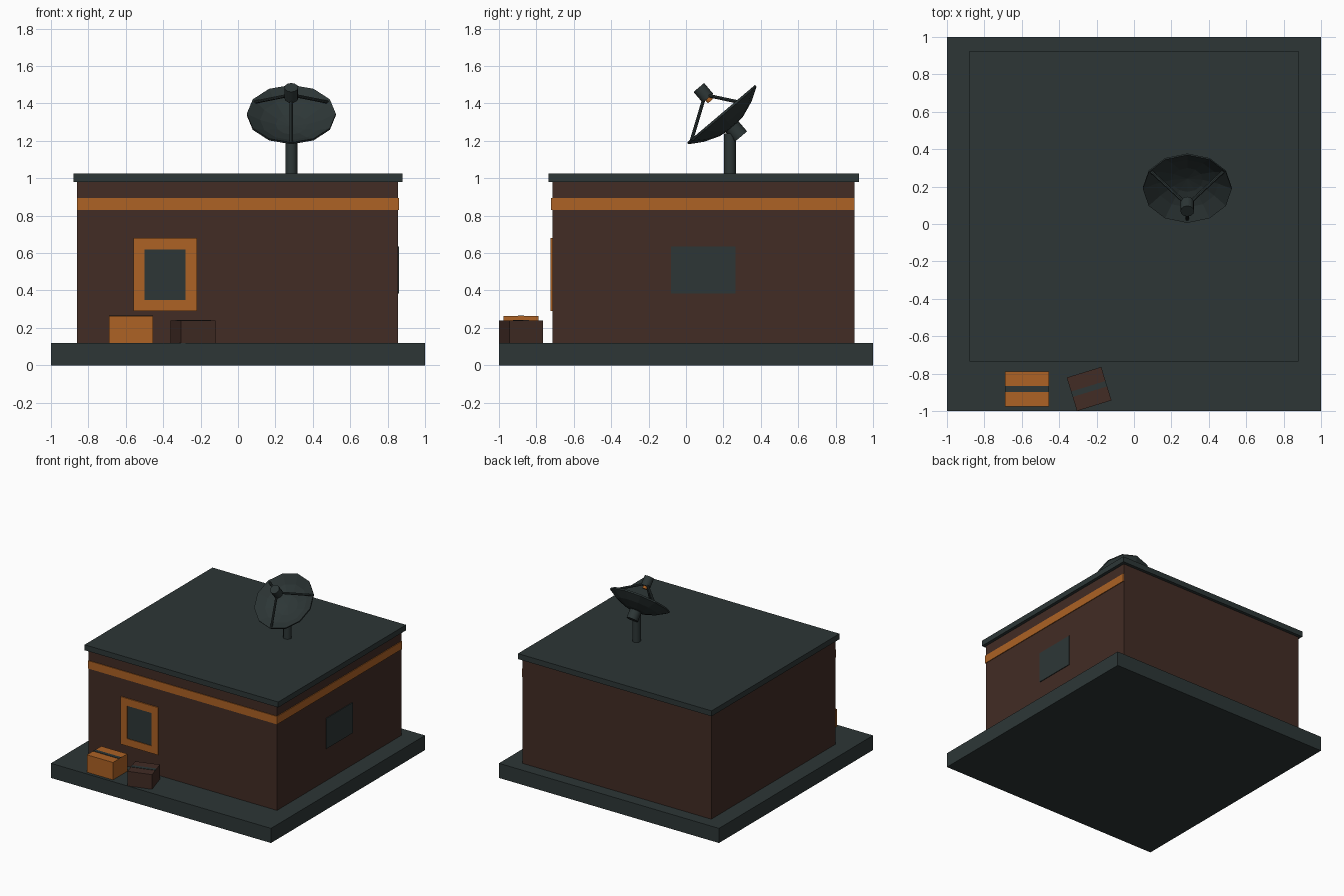
import bpy
import bmesh
from math import radians, pi, cos, sin
from mathutils import Matrix, Vector

old = bpy.data.objects.get("Cube")
if old:
    bpy.data.objects.remove(old, do_unlink=True)


def material(name, rgb):
    m = bpy.data.materials.new(name)
    m.use_nodes = True
    m.diffuse_color = (*rgb, 1)
    m.node_tree.nodes["Principled BSDF"].inputs["Base Color"].default_value = (*rgb, 1)
    return m


SLATE = material("dark slate", (0.026, 0.037, 0.037))
BROWN = material("dark brown", (0.054, 0.025, 0.018))
ORANGE = material("burnt orange", (0.418, 0.122, 0.018))


def finish(name, bm, mat, matrix=Matrix(), smooth=False):
    bmesh.ops.recalc_face_normals(bm, faces=bm.faces)
    mesh = bpy.data.meshes.new(name)
    bm.to_mesh(mesh)
    bm.free()
    mesh.materials.append(mat)
    obj = bpy.data.objects.new(name, mesh)
    bpy.context.collection.objects.link(obj)
    obj.matrix_world = matrix
    if smooth:
        bpy.ops.object.select_all(action='DESELECT')
        obj.select_set(True)
        bpy.context.view_layer.objects.active = obj
        bpy.ops.object.shade_smooth_by_angle(angle=radians(40))
    return obj


def box(name, x, y, z, mat, matrix=Matrix()):
    """Box between the (low, high) pairs on each axis."""
    bm = bmesh.new()
    bmesh.ops.create_cube(bm, size=1)
    for v in bm.verts:
        v.co = [sum(r) / 2 + c * (r[1] - r[0]) for r, c in zip((x, y, z), v.co)]
    return finish(name, bm, mat, matrix)


def rod(name, a, b, radius, mat, matrix=Matrix(), sides=12):
    """Cylinder from point a to point b."""
    a, b = Vector(a), Vector(b)
    bm = bmesh.new()
    turn = (b - a).to_track_quat('Z', 'Y').to_matrix().to_4x4()
    bmesh.ops.create_cone(bm, cap_ends=True, segments=sides, radius1=radius, radius2=radius,
                          depth=(b - a).length, matrix=Matrix.Translation((a + b) / 2) @ turn)
    return finish(name, bm, mat, matrix, smooth=True)


# Ground slab, walls and roof
LEFT, RIGHT, FRONT, BACK = -0.86, 0.855, -0.715, 0.9
box("ground_slab", (-1, 1), (-1, 1), (0, 0.12), SLATE)
box("walls", (LEFT, RIGHT), (FRONT, BACK), (0.12, 0.98), BROWN)
box("roof", (-0.88, 0.88), (-0.735, 0.925), (0.98, 1.025), SLATE)

# Painted band on two walls
T = 0.006
box("front_band", (LEFT, RIGHT + T), (FRONT - T, FRONT), (0.83, 0.895), ORANGE)
box("side_band", (RIGHT, RIGHT + T), (FRONT, BACK), (0.83, 0.895), ORANGE)

# Front window with frame, and plain side window
x0, x1, z0, z1, w = -0.56, -0.22, 0.29, 0.68, 0.06
depth = (FRONT - 0.009, FRONT)
for side, x in (("right", (x0, x0 + w)), ("left", (x1 - w, x1))):
    box("window_frame_" + side, x, depth, (z0, z1), ORANGE)
for side, z in (("bottom", (z0, z0 + w)), ("top", (z1 - w, z1))):
    box("window_frame_" + side, (x0 + w, x1 - w), depth, z, ORANGE)
box("front_window", (x0 + w, x1 - w), (FRONT - 0.004, FRONT), (z0 + w, z1 - w), SLATE)
box("side_window", (RIGHT, RIGHT + T), (-0.08, 0.265), (0.385, 0.635), SLATE)


# Crates with a strip across the lid
def crate(name, centre, size, angle, mat):
    m = Matrix.Translation(centre) @ Matrix.Rotation(radians(angle), 4, 'Z')
    hx, hy, h = size[0] / 2, size[1] / 2, size[2]
    box(name, (-hx, hx), (-hy, hy), (0, h), mat, m)
    box(name + "_strip", (-hx, hx), (-0.015, 0.015), (h, h + 0.003), SLATE, m)


crate("large_crate", (-0.572, -0.882, 0.12), (0.236, 0.186, 0.143), 0, ORANGE)
crate("small_crate", (-0.24, -0.882, 0.12), (0.193, 0.187, 0.12), 17, BROWN)

# Antenna pole, then the dish in its own tilted frame
rod("antenna_pole", (0.285, 0.235, 1.02), (0.285, 0.235, 1.24), 0.032, SLATE)
tilt = Matrix.Translation((0.285, 0.1875, 1.345)) @ Matrix.Rotation(radians(40.3), 4, 'X')

R, DEPTH, SHELL = 0.238, 0.085, 0.012
bm = bmesh.new()
radii = [R * f for f in (0, 0.35, 0.7, 1)]
inner = [(r, DEPTH * ((r / R) ** 2 - 1)) for r in radii]
profile = inner + [(r, z - SHELL) for r, z in reversed(inner)]
verts = [bm.verts.new((r, 0, z)) for r, z in profile]
edges = [bm.edges.new(pair) for pair in zip(verts, verts[1:])]
bmesh.ops.spin(bm, geom=verts + edges, cent=(0, 0, 0), axis=(0, 0, 1),
               angle=2 * pi, steps=12, use_merge=True)
bmesh.ops.remove_doubles(bm, verts=bm.verts, dist=0.0005)
finish("dish", bm, SLATE, tilt)

rod("dish_mount", (0, 0, -0.162), (0, 0, -DEPTH), 0.045, SLATE, tilt)

# Feed horn held by three struts
rod("feed_horn", (0, 0, 0.108), (0, 0, 0.184), 0.037, SLATE, tilt)
rod("feed_tip", (0, 0, 0.088), (0, 0, 0.11), 0.018, ORANGE, tilt)
for i in range(3):
    a = radians(30 + 120 * i)
    d = Vector((cos(a), sin(a), 0))
    rod(f"feed_strut_{i + 1}", d * 0.222 + Vector((0, 0, -0.012)),
        d * 0.022 + Vector((0, 0, 0.118)), 0.009, SLATE, tilt, 8)
